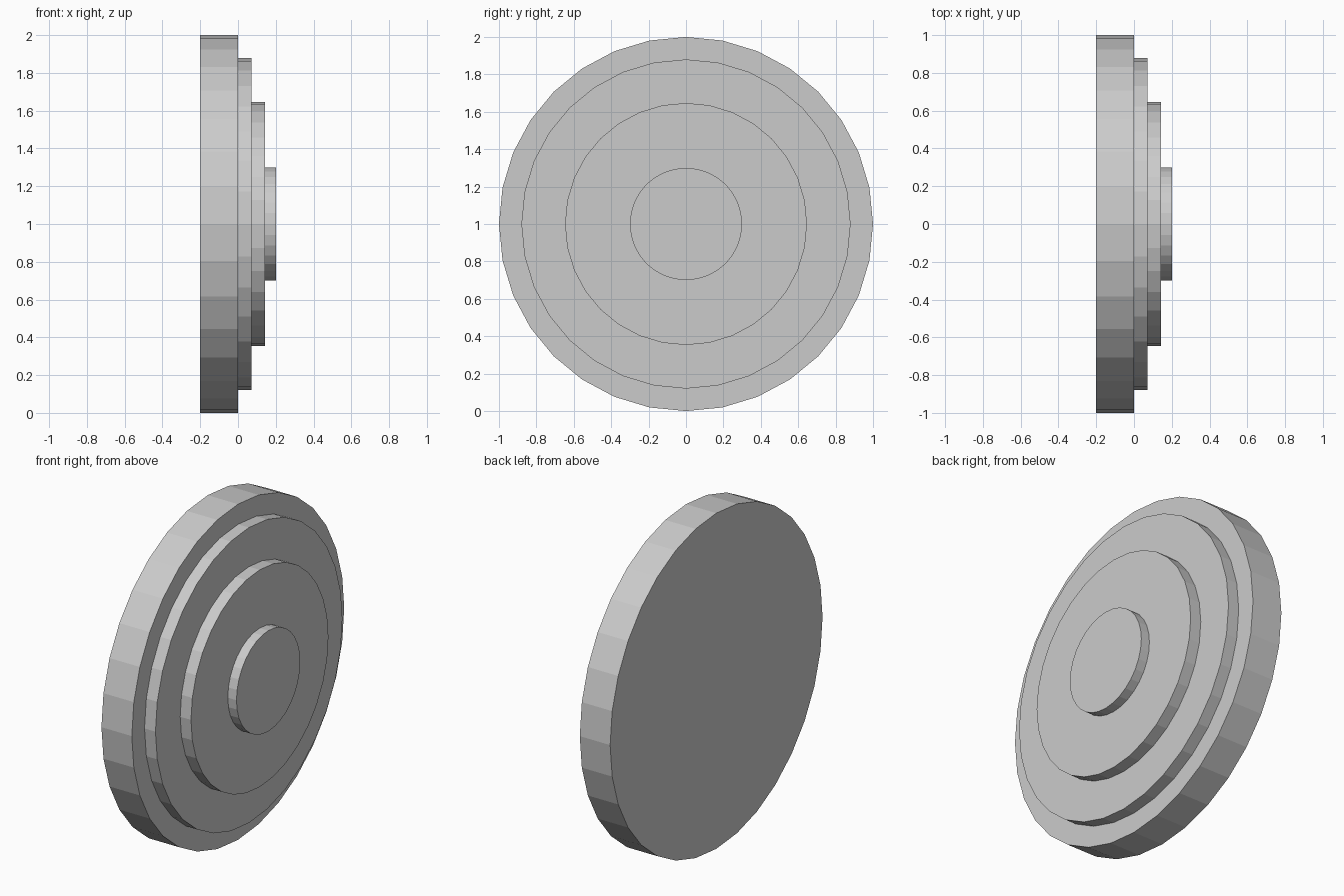
import bpy, bmesh
from math import sin, cos, tau

if "Cube" in bpy.data.objects:
    bpy.data.objects.remove(bpy.data.objects["Cube"])

SIDES = 32
# Stepped profile, back to front: (x position, radius)
PROFILE = [(-0.2, 1.0), (0.0, 1.0), (0.0, 0.88), (0.072, 0.88),
           (0.072, 0.647), (0.143, 0.647), (0.143, 0.3), (0.2, 0.3)]


def ring(bm, x, radius):
    angles = [tau * i / SIDES for i in range(SIDES)]
    return [bm.verts.new((x, radius * cos(a), 1 + radius * sin(a))) for a in angles]


bm = bmesh.new()
rings = [ring(bm, x, r) for x, r in PROFILE]

# Walls and step faces
for a, b in zip(rings, rings[1:]):
    for i in range(SIDES):
        j = (i + 1) % SIDES
        bm.faces.new((a[i], a[j], b[j], b[i]))

# Flat back and front caps
bm.faces.new(rings[0])
bm.faces.new(rings[-1])
bmesh.ops.recalc_face_normals(bm, faces=bm.faces)

mesh = bpy.data.meshes.new("stepped_disc")
bm.to_mesh(mesh)
bm.free()
bpy.context.collection.objects.link(bpy.data.objects.new("stepped_disc", mesh))
